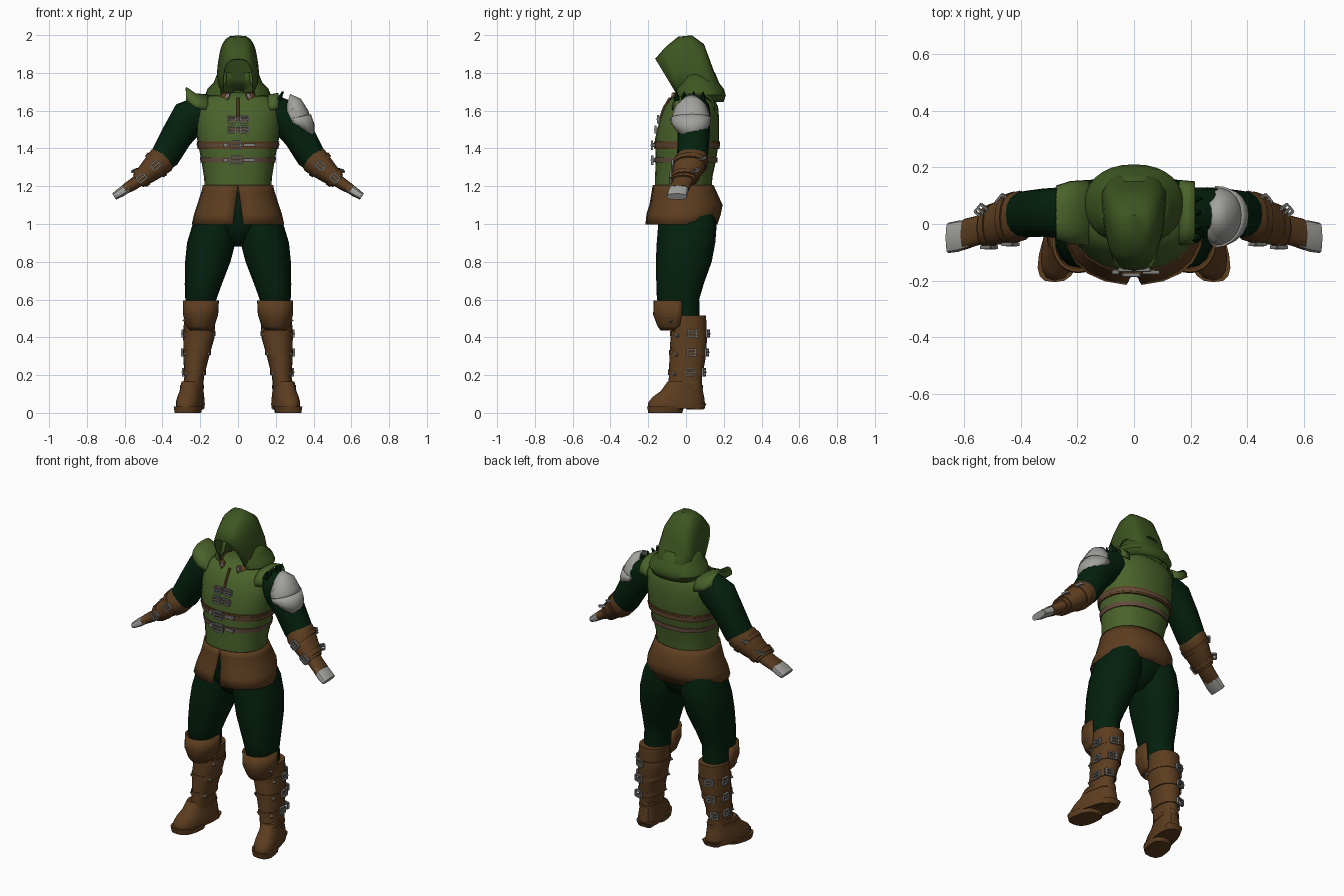
import bpy, bmesh
from math import sin, cos, radians, copysign
from mathutils import Vector, Matrix, Euler

if "Cube" in bpy.data.objects:
    bpy.data.objects.remove(bpy.data.objects["Cube"])


def material(name, rgb):
    m = bpy.data.materials.new(name)
    m.use_nodes = True
    m.diffuse_color = (*rgb, 1)
    bsdf = next(n for n in m.node_tree.nodes if n.type == 'BSDF_PRINCIPLED')
    bsdf.inputs["Base Color"].default_value = (*rgb, 1)
    return m


HOOD = material("hood_green", (.046, .092, .015))
VEST = material("vest_green", (.068, .126, .024))
CLOTH = material("dark_green_cloth", (.001, .0145, .004))
LEATHER = material("brown_leather", (.108, .047, .014))
STRAP = material("faded_strap", (.125, .072, .045))
SILVER = material("silver", (.36, .36, .34))
METAL = material("buckle_grey", (.21, .215, .205))
made = []


def finish(name, bm, mat, thick=0):
    bmesh.ops.recalc_face_normals(bm, faces=bm.faces)
    mesh = bpy.data.meshes.new(name)
    bm.to_mesh(mesh)
    bm.free()
    mesh.materials.append(mat)
    ob = bpy.data.objects.new(name, mesh)
    bpy.context.collection.objects.link(ob)
    if thick:
        mod = ob.modifiers.new("thickness", 'SOLIDIFY')
        mod.thickness, mod.offset = thick, 0
    made.append(ob)
    return ob


def skin(name, rows, mat, closed, caps, thick=0):
    """Join rows of points into one surface."""
    bm = bmesh.new()
    grid = [[bm.verts.new(p) for p in row] for row in rows]
    n = len(rows[0])
    for a, b in zip(grid, grid[1:]):
        for i in range(n if closed else n - 1):
            j = (i + 1) % n
            bm.faces.new((a[i], a[j], b[j], b[i]))
    if caps:
        bm.faces.new(grid[0])
        bm.faces.new(grid[-1])
    return finish(name, bm, mat, thick)


def spow(v, e):
    return copysign(abs(v) ** e, v)


def tube(name, rings, mat, s=1, n=16, flat=True, e=.9, slit=None, caps=True, thick=0, shear=0):
    """Loft rings (x, y, z, half width, half depth, slit half angle)."""
    rows = []
    for k, r in enumerate(rings):
        c = Vector(r[:3])
        u = Vector((1, 0, 0))
        if not flat:
            d = Vector(rings[min(k + 1, len(rings) - 1)][:3]) - Vector(rings[max(k - 1, 0)][:3])
            u = Vector((d.z, 0, -d.x)).normalized()
        gap = r[5] if len(r) > 5 else 0
        row = []
        for i in range(n if slit is None else n + 1):
            t = radians((slit or 0) + gap + (360 - 2 * gap) * i / n)
            p = c + u * r[3] * spow(cos(t), e) + Vector((0, r[4] * spow(sin(t), e), 0))
            row.append((s * (p.x - shear * p.y), p.y, p.z))
        rows.append(row)
    return skin(name, rows, mat, slit is None, caps and slit is None, thick)


def arches(name, sections, mat, n=14, e=.75, thick=.008):
    """Loft arches given by base centre, half span and crown point."""
    rows = []
    for c, w, a in sections:
        c, w, a = Vector(c), Vector(w), Vector(a)
        rows.append([c + w * spow(cos(radians(180 * i / n)), e)
                     + (a - c) * abs(sin(radians(180 * i / n))) ** e for i in range(n + 1)])
    return skin(name, rows, mat, False, False, thick)


def boxes(name, parts, mat, loc=(0, 0, 0), rot=(0, 0, 0)):
    """Group of boxes (centre, size) placed together."""
    bm = bmesh.new()
    place = Matrix.Translation(loc) @ Euler([radians(a) for a in rot]).to_matrix().to_4x4()
    for c, size in parts:
        bmesh.ops.create_cube(bm, size=1, matrix=place @ Matrix.Translation(c) @ Matrix.Diagonal((*size, 1)))
    return finish(name, bm, mat)


def buckle(name, loc, rot=(0, 0, 0), w=.045, h=.036):
    t = .008
    bars = [((0, 0, k * h / 2), (w, .012, t)) for k in (-1, 1)]
    bars += [((k * w / 2, 0, 0), (t, .012, h)) for k in (-1, 1)]
    boxes(name, bars + [((.005, -.004, 0), (w, t, t))], METAL, loc, rot)


def cone(name, loc, rot, r, depth, mat):
    bm = bmesh.new()
    place = Matrix.Translation(loc) @ Euler([radians(a) for a in rot]).to_matrix().to_4x4()
    bmesh.ops.create_cone(bm, cap_ends=True, segments=6, radius1=r, radius2=.002, depth=depth, matrix=place)
    finish(name, bm, mat)


# Vest, with its front seam
tube("vest", [(0, -.015, 1.17, .175, .15), (0, -.012, 1.25, .18, .152), (0, 0, 1.34, .195, .16),
              (0, .006, 1.45, .217, .17), (0, .018, 1.55, .225, .158), (0, .028, 1.62, .222, .142),
              (0, .035, 1.665, .195, .115), (0, .04, 1.695, .1, .08)], VEST, n=24)
tube("vest_seam", [(0, -.082, 1.67, .008, .01), (0, -.113, 1.62, .008, .01), (0, -.139, 1.55, .008, .01)],
     LEATHER, n=6)

# Belts round the ribs, the upper one broad at the back
for name, z, cy, rx, ry, h, mat in (("rib_belt", 1.418, .005, .217, .174, .02, LEATHER),
                                    ("rib_belt_trim", 1.418, .005, .219, .176, .008, STRAP),
                                    ("waist_belt", 1.338, 0, .2, .167, .013, STRAP)):
    tube(name, [(0, cy, z - h, rx - .003, ry - .001), (0, cy, z + h, rx + .002, ry)], mat, n=24)
for name, z, y, w in (("rib", 1.418, -.174, .05), ("waist", 1.338, -.173, .058)):
    buckle(name + "_belt_buckle", (-.01, y - .006, z), w=w, h=.042)
    boxes(name + "_belt_tail", [((.06, 0, 0), (.06, .012, .016)), ((-.065, 0, 0), (.025, .012, .02))],
          METAL, (0, y + .003, z))

# Chest clasps
for k, (z, y) in enumerate(((1.555, -.139), (1.5, -.153))):
    boxes(f"chest_strap_{k}", [((0, 0, 0), (.11, .014, .022))], STRAP, (0, y, z))
    for s in (-1, 1):
        buckle(f"chest_buckle_{k}_{s}", (s * .032, y - .009, z), w=.042, h=.036)

# Split leather skirt
tube("skirt", [(0, -.015, 1.205, .182, .157, 0), (0, -.01, 1.17, .19, .168, 1), (0, 0, 1.1, .213, .19, 3),
               (0, -.012, 1.055, .228, .193, 4), (0, -.025, .998, .241, .187, 5)],
     LEATHER, n=20, slit=-90, thick=.008)

# Trousers
tube("hips", [(0, -.01, 1.19, .165, .145), (0, .005, 1.0, .2, .15), (0, .005, .92, .11, .11),
              (0, .005, .88, .04, .06)], CLOTH)

# Hood and cowl
arches("hood", [((0, y, 1.69), (w, 0, 0), (0, ay, az)) for y, w, ay, az in (
    (-.05, .08, -.16, 1.872), (-.04, .09, -.105, 1.935), (-.02, .1, -.04, 1.988), (.01, .106, .03, 1.995),
    (.05, .11, .092, 1.95), (.1, .112, .125, 1.86), (.15, .09, .158, 1.77), (.18, .03, .185, 1.71))],
    HOOD, e=.62)
tube("cowl", [(0, .075, 1.648, .148, .12, 34), (0, .07, 1.682, .17, .137, 30), (0, .066, 1.715, .158, .13, 29),
              (0, .06, 1.745, .126, .112, 29), (0, .052, 1.8, .104, .098, 32)], HOOD, n=24, slit=-90, thick=.008)
tube("collar", [(0, .02, 1.655, .125, .108, 22), (0, .02, 1.695, .1, .092, 22)],
     LEATHER, slit=-90, thick=.01)
boxes("collar_clasp", [((s * .055, 0, 0), (.02, .014, .03)) for s in (-1, 1)], METAL, (0, -.07, 1.675))

# Flared shoulder of the vest on the right, torn cloth and plates on the left
arches("right_vest_shoulder", [((x, .04, z), (0, w, 0), (x, .04, a)) for x, z, w, a in (
    (-.16, 1.6, .112, 1.682), (-.225, 1.615, .108, 1.688), (-.275, 1.655, .092, 1.722))], VEST)
arches("left_vest_shoulder", [((x, .04, z), (0, w, 0), (x, .04, a)) for x, z, w, a in (
    (.16, 1.6, .112, 1.682), (.215, 1.61, .107, 1.69))], VEST)
for k, y in enumerate((-.05, -.01, .04, .09)):
    cone(f"torn_cloth_{k}", (.228, y, 1.68), (0, 15 + 20 * (k % 2), 0), .018, .05, CLOTH)
arches("left_shoulder_plate", [((x, .025, z), (0, w, 0), (ax, .03, az)) for x, z, w, ax, az in (
    (.255, 1.61, .05, .275, 1.685), (.268, 1.58, .09, .33, 1.66), (.282, 1.55, .1, .368, 1.6),
    (.292, 1.53, .098, .386, 1.55))], SILVER, n=10, e=.9)
arches("left_shoulder_lame", [((x, .025, z), (0, w, 0), (ax, .03, az)) for x, z, w, ax, az in (
    (.287, 1.56, .106, .382, 1.58), (.3, 1.53, .1, .402, 1.525), (.31, 1.525, .088, .402, 1.465))],
    SILVER, n=10, e=.95)

for side, s in (("left", 1), ("right", -1)):
    # Arm, bracer, glove and hand
    tube(side + "_sleeve", [(.18, .04, 1.6, .085, .088), (.26, .04, 1.56, .1, .09), (.325, .04, 1.465, .084, .085),
                            (.385, .035, 1.36, .078, .082), (.45, .02, 1.295, .055, .07)], CLOTH, s, flat=False)
    tube(side + "_bracer", [(.385, .033, 1.358, .066, .08), (.405, .028, 1.338, .077, .09),
                            (.47, .008, 1.278, .06, .08), (.53, -.015, 1.227, .042, .064)], LEATHER, s, flat=False)
    tube(side + "_glove", [(.52, -.012, 1.235, .034, .054), (.56, -.025, 1.207, .031, .053),
                           (.6, -.037, 1.183, .026, .055)], LEATHER, s, flat=False)
    tube(side + "_hand", [(.58, -.035, 1.195, .025, .05), (.62, -.043, 1.168, .025, .055),
                          (.656, -.049, 1.145, .019, .054)], SILVER, s, n=12, flat=False, e=.75)
    for k, (x, y, z, a, b) in enumerate(((.425, .023, 1.32, .079, .092), (.5, -.003, 1.254, .057, .077))):
        tube(f"{side}_bracer_strap_{k}", [(x, y, z, a, b), (x + .02, y - .005, z - .017, a - .004, b - .004)],
             LEATHER, s, flat=False)
        buckle(f"{side}_bracer_buckle_{k}", (s * (x + .012), y - b - .002, z - .01), (0, s * 40, 0))
        buckle(f"{side}_bracer_back_buckle_{k}", (s * (x + .035), y + b * .6, z + .028), (-70, 0, s * 40))

    # Trouser leg
    tube(side + "_leg", [(.1, 0, 1.12, .09, .13), (.122, .008, 1.0, .118, .155), (.142, 0, .9, .128, .155),
                         (.16, -.012, .8, .12, .148), (.184, -.032, .68, .098, .125), (.197, -.042, .6, .082, .112),
                         (.2, -.015, .5, .072, .088)], CLOTH, s)

    # Boot shaft and knee flap
    tube(side + "_boot_shaft", [(.203, .018, .515, .082, .088), (.207, .015, .4, .083, .097),
                                (.222, .008, .29, .067, .096), (.232, -.003, .19, .052, .088),
                                (.24, -.005, .13, .055, .09)], LEATHER, s)
    tube(side + "_knee_flap", [(.196, -.055, .595, .089, .11, 75), (.198, -.055, .52, .087, .113, 75),
                               (.2, -.045, .46, .07, .1, 85), (.2, -.04, .44, .05, .09, 95)],
         LEATHER, s, slit=90, thick=.012)
    cone(side + "_knee_stud", (s * .285, -.08, .49), (0, s * 90, 0), .014, .018, METAL)

    # Boot straps with buckles and studs
    for k, (z, x, y, rx, ry) in enumerate(((.42, .206, .015, .086, .1), (.32, .218, .01, .075, .1),
                                           (.215, .229, 0, .059, .094))):
        tube(f"{side}_boot_strap_{k}", [(x, y, z - .014, rx, ry), (x, y, z + .014, rx, ry)], LEATHER, s)
        buckle(f"{side}_boot_buckle_{k}", (s * (x + rx + .002), y + .02, z), (0, 0, s * 90))
        buckle(f"{side}_boot_back_buckle_{k}", (s * (x + .03), y + ry, z), (0, 0, s * 165))
        for d in (-1, 1):
            cone(f"{side}_boot_stud_{k}_{d}", (s * (x + d * (rx - .008)), y - .06, z - .01),
                 (0, s * d * 90, 0), .012, .014, METAL)

    # Foot, turned slightly outwards
    tube(side + "_foot", [(.244, -.05, .022, .066, .15), (.244, -.05, .055, .068, .15), (.243, -.04, .085, .064, .136),
                          (.242, -.022, .115, .058, .112), (.24, -.008, .165, .053, .09)],
         LEATHER, s, e=.8, shear=.18)
    tube(side + "_sole", [(.245, -.11, 0, .066, .09), (.245, -.108, .034, .072, .098)], LEATHER, s, e=.75, shear=.18)
    tube(side + "_heel", [(.242, .048, .018, .048, .045), (.242, .056, .05, .056, .052)], LEATHER, s, e=.6, shear=.18)
    tube(side + "_ankle_band", [(.242, -.015, .128, .06, .104), (.241, -.01, .148, .06, .1)],
         LEATHER, s, shear=.18)

# Smooth shading with sharp edges kept
bpy.ops.object.select_all(action='DESELECT')
for ob in made:
    ob.select_set(True)
bpy.context.view_layer.objects.active = made[0]
bpy.ops.object.shade_smooth_by_angle(angle=radians(40))
